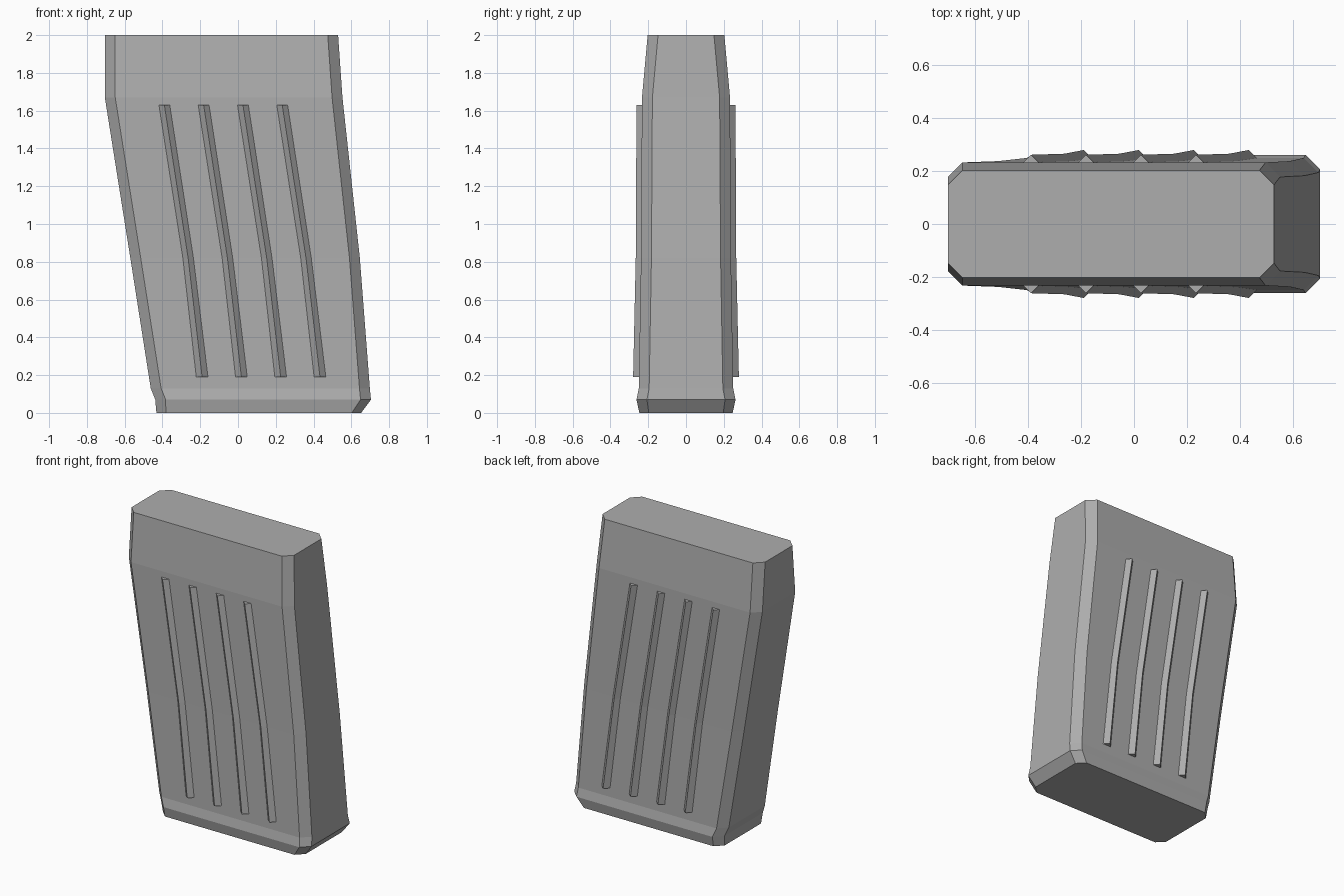
import bpy, bmesh

if "Cube" in bpy.data.objects:
    bpy.data.objects.remove(bpy.data.objects["Cube"])

grey = bpy.data.materials.new("mid_grey")
grey.diffuse_color = (0.42, 0.42, 0.42, 1)
grey.use_nodes = True
grey.node_tree.nodes["Principled BSDF"].inputs["Base Color"].default_value = grey.diffuse_color


def loft(name, rings):
    """Skin a stack of matching closed rings and cap both ends."""
    bm = bmesh.new()
    rows = [[bm.verts.new(p) for p in ring] for ring in rings]
    n = len(rows[0])
    for a, b in zip(rows, rows[1:]):
        for i in range(n):
            j = (i + 1) % n
            bm.faces.new((a[i], a[j], b[j], b[i]))
    bm.faces.new(rows[0])
    bm.faces.new(rows[-1])
    bmesh.ops.recalc_face_normals(bm, faces=bm.faces)
    me = bpy.data.meshes.new(name)
    bm.to_mesh(me)
    bm.free()
    me.materials.append(grey)
    ob = bpy.data.objects.new(name, me)
    bpy.context.collection.objects.link(ob)
    return ob


def chamfered(z, x0, x1, y, c=0.055):
    """Rectangle with cut corners at height z."""
    return [(x0 + c, -y, z), (x1 - c, -y, z), (x1, c - y, z), (x1, y - c, z),
            (x1 - c, y, z), (x0 + c, y, z), (x0, y - c, z), (x0, c - y, z)]


# Leaning body with a flared foot: height, left, right, half depth
body = loft("body", [chamfered(*s) for s in (
    (0.00, -0.432, 0.652, 0.247, 0.05),
    (0.07, -0.438, 0.704, 0.262),
    (0.13, -0.462, 0.698, 0.25),
    (0.82, -0.570, 0.645, 0.238),
    (1.67, -0.705, 0.553, 0.233),
    (2.00, -0.705, 0.530, 0.203),
)])

# Slanted triangular grip ribs on both broad sides: height, ridge x, ridge y
path = ((0.19, -0.190, 0.280), (0.82, -0.264, 0.266), (1.63, -0.390, 0.262))
for side, label in ((-1, "front"), (1, "back")):
    for i in range(4):
        rings = []
        for z, x, y in path:
            x += 0.208 * i
            rings.append([(x - 0.033, side * (y - 0.033), z),
                          (x, side * y, z),
                          (x + 0.033, side * (y - 0.033), z)])
        loft(f"{label}_rib_{i + 1}", rings)
